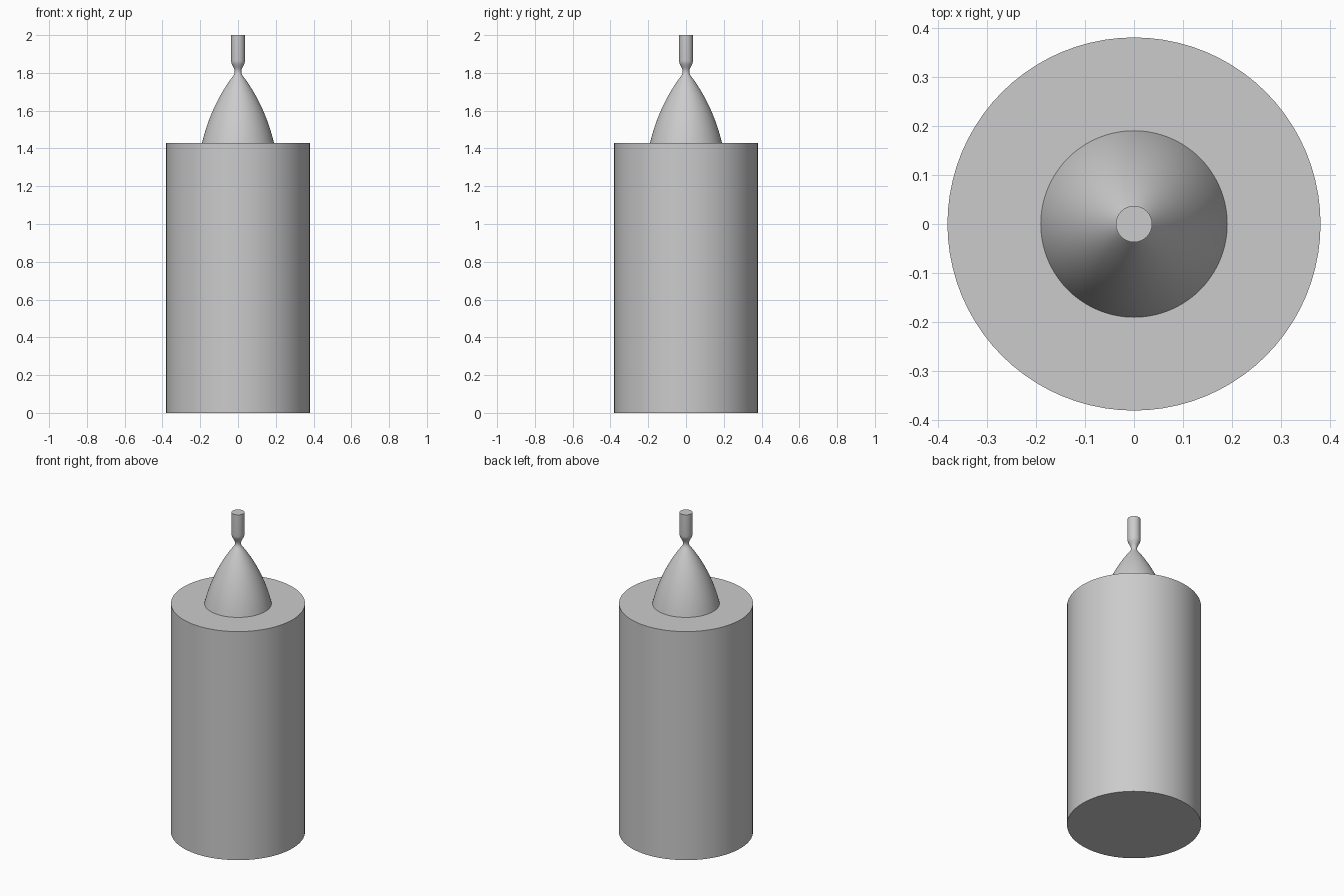
import bpy
import bmesh
import math
from mathutils import Vector
from mathutils.geometry import interpolate_bezier

cube = bpy.data.objects.get("Cube")
if cube:
    bpy.data.objects.remove(cube, do_unlink=True)

SEGMENTS = 80
BODY_RADIUS, BODY_TOP = 0.38, 1.43

grey = bpy.data.materials.new("plain grey")
grey.use_nodes = True
colour = (0.6, 0.6, 0.6, 1)
grey.diffuse_color = colour
grey.node_tree.nodes["Principled BSDF"].inputs["Base Color"].default_value = colour


def bezier(points, steps):
    """Curve through four (radius, height) control points."""
    return interpolate_bezier(*[Vector((r, 0, z)) for r, z in points], steps)


def lathe(name, profile):
    """Spin a profile, running from axis to axis, around z."""
    bm = bmesh.new()
    verts = [bm.verts.new(p) for p in profile]
    edges = [bm.edges.new(pair) for pair in zip(verts, verts[1:])]
    bmesh.ops.spin(bm, geom=verts + edges, cent=(0, 0, 0), axis=(0, 0, 1),
                   angle=math.tau, steps=SEGMENTS, use_duplicate=False)
    bmesh.ops.remove_doubles(bm, verts=bm.verts, dist=0.0001)
    bmesh.ops.recalc_face_normals(bm, faces=bm.faces)
    mesh = bpy.data.meshes.new(name)
    bm.to_mesh(mesh)
    bm.free()
    mesh.materials.append(grey)
    obj = bpy.data.objects.new(name, mesh)
    bpy.context.collection.objects.link(obj)
    bpy.ops.object.select_all(action="DESELECT")
    obj.select_set(True)
    bpy.context.view_layer.objects.active = obj
    bpy.ops.object.shade_smooth_by_angle(angle=math.radians(35))
    return obj


# Cylindrical body
lathe("body", [(0, 0, 0), (BODY_RADIUS, 0, 0),
               (BODY_RADIUS, 0, BODY_TOP), (0, 0, BODY_TOP)])

# Rounded cone, narrow waist and flat-topped stem
cone = bezier([(0.19, BODY_TOP), (0.155, 1.58), (0.09, 1.70), (0.025, 1.785)], 20)
waist = bezier([(0.025, 1.785), (0.014, 1.80), (0.016, 1.815), (0.023, 1.828)], 8)
flare = bezier([(0.023, 1.828), (0.030, 1.842), (0.036, 1.85), (0.037, 1.865)], 8)
lathe("nozzle", [(0, 0, BODY_TOP)] + cone + waist[1:] + flare[1:]
      + [(0.037, 0, 2), (0, 0, 2)])
